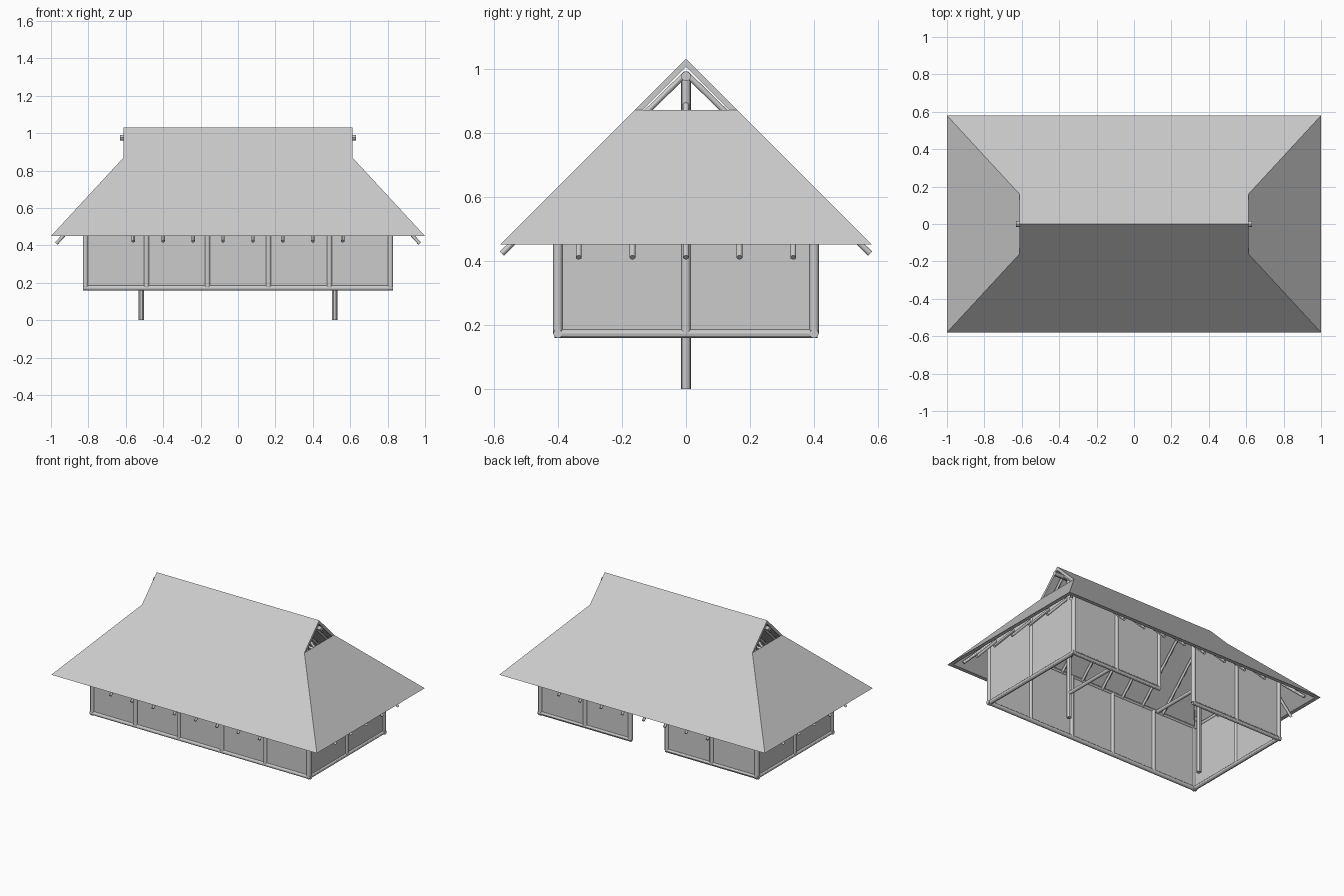
import bpy, bmesh
from mathutils import Vector

if "Cube" in bpy.data.objects:
    bpy.data.objects.remove(bpy.data.objects["Cube"])

LX, LY = 0.815, 0.40      # wall half sizes
Z0, Z1 = 0.172, 0.60      # sill and wall plate heights


def pole(name, a, b, r=0.014, sides=12):
    """Round timber from point a to point b."""
    a, b = Vector(a), Vector(b)
    d = b - a
    bpy.ops.mesh.primitive_cylinder_add(vertices=sides, radius=r, depth=d.length,
                                        location=(a + b) / 2)
    o = bpy.context.object
    o.name = name
    o.rotation_euler = d.to_track_quat('Z', 'Y').to_euler()
    bpy.ops.object.shade_smooth_by_angle()
    return o


def panel(name, x0, x1, y0, y1):
    """Thin wall panel between sill and plate."""
    bpy.ops.mesh.primitive_cube_add(size=1, location=((x0 + x1) / 2, (y0 + y1) / 2, (Z0 + Z1) / 2))
    o = bpy.context.object
    o.name = name
    o.scale = (max(x1 - x0, 0.01), max(y1 - y0, 0.01), Z1 - Z0)


# Thatched roof shell: outer and inner skins joined along eaves and gablets
bm = bmesh.new()


def skin(ex, ey, gx, gy, gz, rz):
    v = {}
    for s in (-1, 1):
        v['r', s] = bm.verts.new((s * gx, 0, rz))
        for t in (-1, 1):
            v['e', s, t] = bm.verts.new((s * ex, t * ey, 0.45))
            v['g', s, t] = bm.verts.new((s * gx, t * gy, gz))
    for t in (-1, 1):
        bm.faces.new([v['e', -1, t], v['e', 1, t], v['g', 1, t],
                      v['r', 1], v['r', -1], v['g', -1, t]])
    for s in (-1, 1):
        bm.faces.new([v['e', s, -1], v['e', s, 1], v['g', s, 1], v['g', s, -1]])
    return v


outer = skin(1.0, 0.58, 0.612, 0.16, 0.87, 1.03)
inner = skin(0.975, 0.555, 0.612, 0.16, 0.845, 1.005)
eave = [('e', -1, -1), ('e', 1, -1), ('e', 1, 1), ('e', -1, 1)]
loops = [eave] + [[('g', s, -1), ('r', s), ('g', s, 1)] for s in (-1, 1)]
for loop in loops:
    for k, key in enumerate(loop):
        nxt = loop[(k + 1) % len(loop)]
        bm.faces.new([outer[key], outer[nxt], inner[nxt], inner[key]])
bmesh.ops.recalc_face_normals(bm, faces=bm.faces)
me = bpy.data.meshes.new("roof")
bm.to_mesh(me)
bm.free()
bpy.context.collection.objects.link(bpy.data.objects.new("roof", me))

# Wall posts
front_x = [-LX + i * 2 * LX / 5 for i in range(6)]
back_x = [-LX, -0.477, -0.138, 0.138, 0.477, LX]
for x in front_x:
    pole("front_post", (x, -LY, Z0), (x, -LY, Z1), 0.015)
for x in back_x:
    pole("back_post", (x, LY, Z0), (x, LY, Z1), 0.015)
for s in (-1, 1):
    pole("end_post", (s * LX, 0, Z0), (s * LX, 0, Z1), 0.015)

# Sills and wall plates, with a door gap in the back sill
pole("front_sill", (-LX - 0.015, -LY, Z0), (LX + 0.015, -LY, Z0))
for s in (-1, 1):
    pole("back_sill", (s * 0.13, LY, Z0), (s * (LX + 0.015), LY, Z0))
    pole("end_sill", (s * LX, -LY - 0.01, Z0), (s * LX, LY + 0.01, Z0))
    pole("end_plate", (s * LX, -LY, Z1), (s * LX, LY, Z1), 0.012)
    pole("side_plate", (-LX, s * LY, Z1), (LX, s * LY, Z1), 0.012)

# Wall panels
panel("front_wall", -LX, LX, -LY, -LY)
panel("back_wall_left", 0.138, LX, LY, LY)
panel("back_wall_right", -LX, -0.138, LY, LY)
for s in (-1, 1):
    panel("end_wall", s * LX, s * LX, -LY, LY)

# Ridge posts, tie beams, ridge pole and inner sill
for s in (-1, 1):
    pole("ridge_post", (s * 0.517, 0, 0), (s * 0.517, 0, 0.97), 0.015)
    pole("tie_beam", (s * 0.517, -LY, Z1), (s * 0.517, LY, Z1), 0.012)
pole("ridge_pole", (-0.632, 0, 0.976), (0.632, 0, 0.976), 0.015)
pole("inner_sill", (0.517, 0, Z0), (0.517, LY, Z0), 0.012)

# Main rafters
for i in range(8):
    x = -0.56 + 0.16 * i
    for t in (-1, 1):
        pole("rafter", (x, 0, 0.985), (x, t * 0.575, 0.422), 0.009)

# Hip end rafters and corner rafters
for s in (-1, 1):
    for y in (-0.335, -0.167, 0, 0.167, 0.335):
        top = 0.53 if y == 0 else 0.62 if abs(y) < 0.2 else 0.77
        pole("end_rafter", (s * top, y, 0.41 + (0.972 - top) * 1.08), (s * 0.972, y, 0.41), 0.009)
    for t in (-1, 1):
        pole("corner_rafter", (s * 0.59, t * 0.13, 0.84), (s * 0.93, t * 0.51, 0.46), 0.010)
